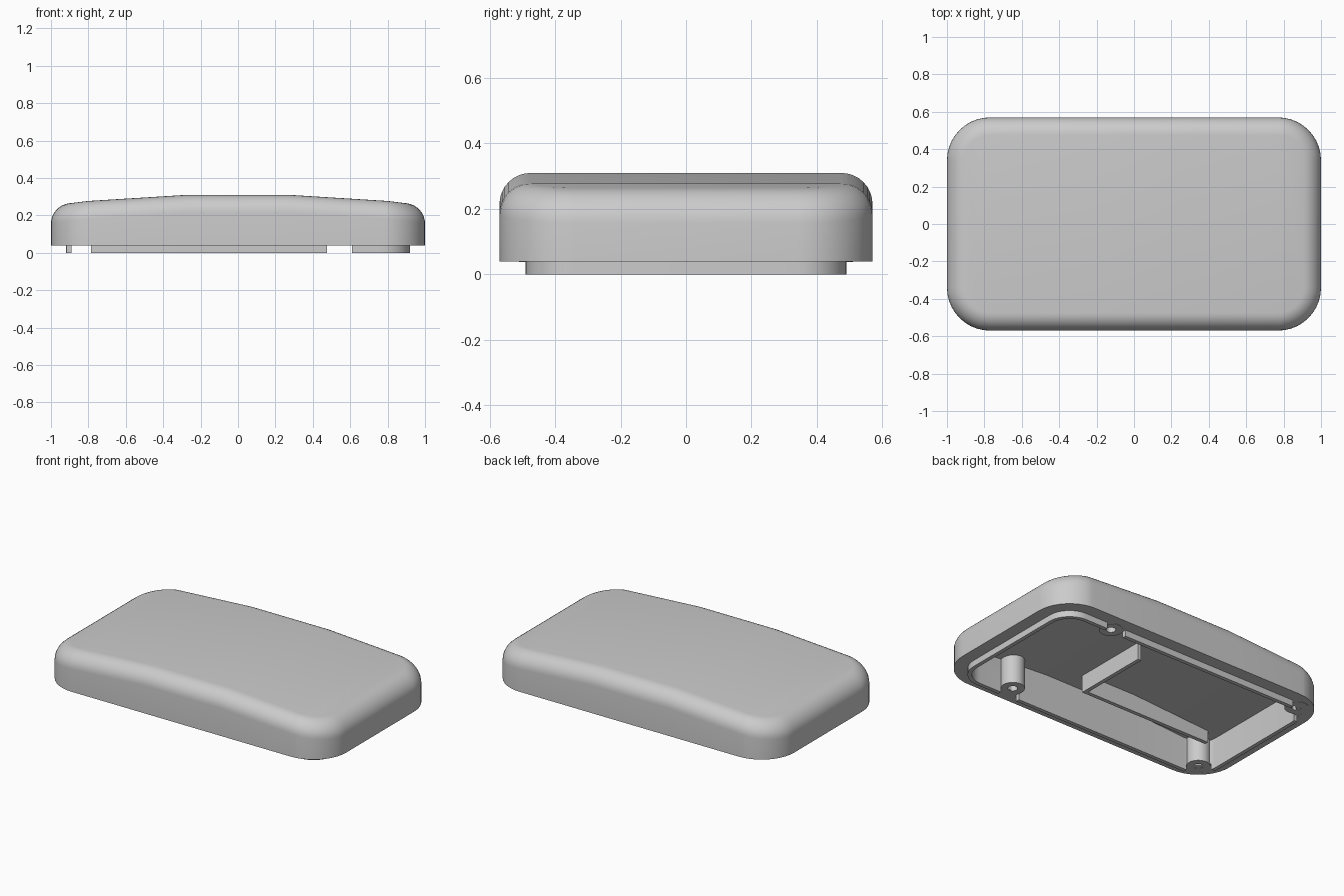
import bpy, bmesh
from math import sin, cos, pi, radians
from mathutils import Vector

if "Cube" in bpy.data.objects:
    bpy.data.objects.remove(bpy.data.objects["Cube"])

GREY = (0.6, 0.6, 0.6, 1)
mat = bpy.data.materials.new("plain grey")
mat.use_nodes = True
mat.diffuse_color = GREY
mat.node_tree.nodes["Principled BSDF"].inputs["Base Color"].default_value = GREY


def outline(hx, hy, radius, inset, steps=10):
    """Rounded rectangle, inset from its full size."""
    r = max(radius - inset, 0)
    cx, cy = hx - inset - r, hy - inset - r
    pts = []
    for q, (sx, sy) in enumerate([(1, 1), (-1, 1), (-1, -1), (1, -1)]):
        for i in range(steps + 1):
            a = (q + i / steps) * pi / 2
            pts.append((sx * cx + r * cos(a), sy * cy + r * sin(a)))
    return pts


def loft(hx, hy, radius, rings):
    """Closed solid through (inset, z) rings, capped at both ends."""
    bm = bmesh.new()
    loops = [[bm.verts.new((x, y, z)) for x, y in outline(hx, hy, radius, i)]
             for i, z in rings]
    n = len(loops[0])
    for a, b in zip(loops, loops[1:]):
        for i in range(n):
            j = (i + 1) % n
            bm.faces.new((a[i], a[j], b[j], b[i]))
    bm.faces.new(loops[0])
    bm.faces.new(loops[-1])
    bmesh.ops.remove_doubles(bm, verts=bm.verts, dist=1e-5)
    bmesh.ops.recalc_face_normals(bm, faces=bm.faces)
    return bm


def add(name, bm, loc=(0, 0, 0)):
    me = bpy.data.meshes.new(name)
    bm.to_mesh(me)
    bm.free()
    ob = bpy.data.objects.new(name, me)
    bpy.context.collection.objects.link(ob)
    ob.location = loc
    me.materials.append(mat)
    return ob


def select(ob):
    bpy.ops.object.select_all(action='DESELECT')
    ob.select_set(True)
    bpy.context.view_layer.objects.active = ob


def smooth(ob):
    select(ob)
    bpy.ops.object.shade_smooth_by_angle(angle=radians(30))


def drop(x):
    """Fall of the faceted crown away from the middle."""
    x = abs(x)
    return max(0, x - 0.27) * 0.062 + max(0, x - 0.8) * 0.06


# Hollow shell: ceiling, inner wall, lip, rim, outer wall, rounded edge
FILLET = 0.095
rings = [(0.105, 0.24), (0.105, 0), (0.08, 0), (0.08, 0.04), (0, 0.04)]
for k in range(9):
    a = k / 8 * pi / 2
    rings.append((FILLET * (1 - cos(a)), 0.31 - FILLET + FILLET * sin(a)))
bm = loft(1, 0.57, 0.23, rings)
for x in (-0.8, -0.27, 0.27, 0.8):
    bmesh.ops.bisect_plane(bm, geom=bm.verts[:] + bm.edges[:] + bm.faces[:],
                           plane_co=Vector((x, 0, 0)), plane_no=Vector((1, 0, 0)))
for v in bm.verts:
    if v.co.z > 0.15:
        v.co.z -= drop(v.co.x)
shell = add("cover_shell", bm)

# Screw posts, with the lip notched around each
for px, end in ((-0.8525, "right"), (0.5425, "left")):
    for s, side in ((-1, "front"), (1, "back")):
        cutter = add("lip_notch", loft(0.0675, 0.07, 0, [(0, -0.1), (0, 0.0402)]),
                     (px, s * 0.44, 0))
        cutter.hide_render = True
        select(shell)
        mod = shell.modifiers.new("notch", 'BOOLEAN')
        mod.operation = 'DIFFERENCE'
        mod.solver = 'EXACT'
        mod.object = cutter
        bpy.ops.object.modifier_apply(modifier=mod.name)
        bpy.data.objects.remove(cutter)
        post = loft(0.07, 0.07, 0.07,
                    [(0.042, 0.18), (0.042, 0.038), (0, 0.038), (0, 0.228)])
        smooth(add(f"screw_post_{side}_{end}", post, (px, s * 0.44, 0)))
smooth(shell)

# L-shaped stiffening rib under the ceiling
for name, x0, x1, y0, y1 in (("cross_rib", 0.08, 0.105, -0.34, 0.16),
                             ("long_rib", -0.82, 0.09, -0.34, -0.315)):
    rib = loft((x1 - x0) / 2, (y1 - y0) / 2, 0, [(0, 0.13), (0, 0.25)])
    add(name, rib, ((x0 + x1) / 2, (y0 + y1) / 2, 0))
